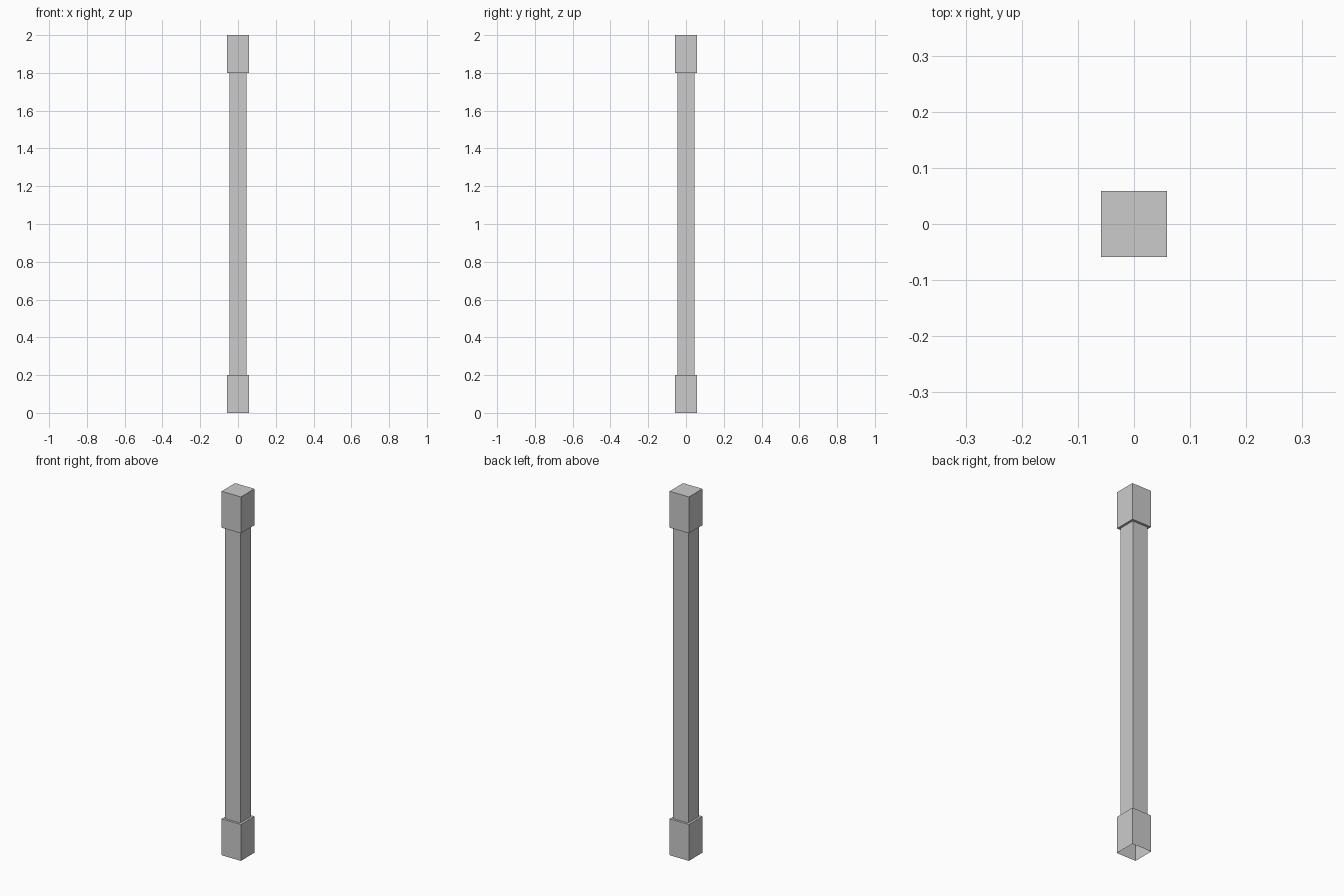
import bpy, bmesh

if "Cube" in bpy.data.objects:
    bpy.data.objects.remove(bpy.data.objects["Cube"])

CAP, SHAFT = 0.0585, 0.046  # half widths of the end blocks and the shaft

# Post profile from bottom to top: (half width, height)
profile = [(CAP, 0.0), (CAP, 0.2), (SHAFT, 0.2),
           (SHAFT, 1.8), (CAP, 1.8), (CAP, 2.0)]

bm = bmesh.new()
rings = [[bm.verts.new((sx * h, sy * h, z))
          for sx, sy in ((-1, -1), (1, -1), (1, 1), (-1, 1))]
         for h, z in profile]

# Walls and ledges between neighbouring square rings
for low, high in zip(rings, rings[1:]):
    for i in range(4):
        j = (i + 1) % 4
        bm.faces.new((low[i], low[j], high[j], high[i]))

# Closed top; the underside stays open
bm.faces.new(rings[-1])

mesh = bpy.data.meshes.new("post")
bm.to_mesh(mesh)
bm.free()
bpy.context.collection.objects.link(bpy.data.objects.new("post", mesh))
